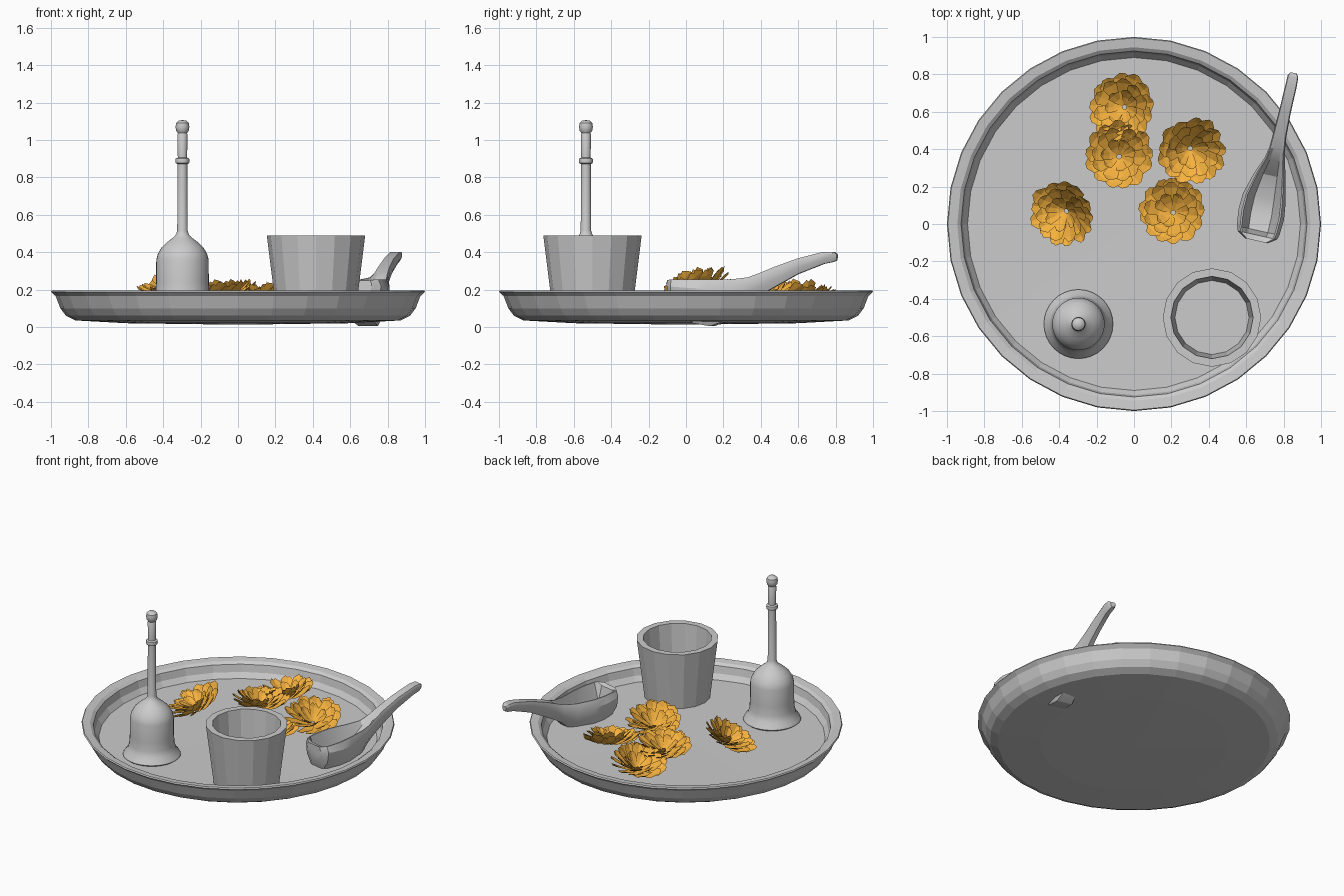
import bpy, bmesh, math, random
from mathutils import Vector, Matrix

if "Cube" in bpy.data.objects:
    bpy.data.objects.remove(bpy.data.objects["Cube"])

random.seed(4)


def finish(bm, name, loc=(0, 0, 0), mat=None, smooth=None, normals=True):
    if normals:
        bmesh.ops.recalc_face_normals(bm, faces=bm.faces)
    me = bpy.data.meshes.new(name)
    bm.to_mesh(me)
    bm.free()
    ob = bpy.data.objects.new(name, me)
    ob.location = loc
    bpy.context.collection.objects.link(ob)
    if mat:
        me.materials.append(mat)
    if smooth:
        bpy.ops.object.select_all(action='DESELECT')
        ob.select_set(True)
        bpy.context.view_layer.objects.active = ob
        bpy.ops.object.shade_smooth_by_angle(angle=math.radians(smooth))
    return ob


def loft(bm, rings, closed=True):
    rows = [[bm.verts.new(p) for p in r] for r in rings]
    n = len(rows[0])
    for a, b in zip(rows, rows[1:]):
        for i in range(n):
            j = (i + 1) % n
            bm.faces.new((a[i], a[j], b[j], b[i]))
    return rows


def lathe(name, profile, n, loc=(0, 0, 0), smooth=None, mat=None):
    bm = bmesh.new()
    rings = [[(r * math.cos(k * math.tau / n), r * math.sin(k * math.tau / n), z)
              for k in range(n)] for r, z in profile]
    loft(bm, rings)
    bmesh.ops.remove_doubles(bm, verts=bm.verts, dist=1e-5)
    return finish(bm, name, loc, mat, smooth)


def material(name, rgb):
    m = bpy.data.materials.new(name)
    m.diffuse_color = (*rgb, 1)
    m.use_nodes = True
    m.node_tree.nodes["Principled BSDF"].inputs["Base Color"].default_value = m.diffuse_color
    return m


orange = material("petal_orange", (0.93, 0.45, 0.05))
white = material("liquid_white", (1, 1, 1))

# Round tray with flared rim
lathe("tray", [(0, .012), (.6, .02), (.87, .035), (.92, .06), (.95, .1), (.975, .165),
               (1, .188), (.995, .196), (.945, .19), (.925, .175), (.915, .125),
               (.89, .09), (0, .085)], 32)

# Hand bell with handle
lathe("bell", [(0, .1), (.17, .088), (.185, .1), (.178, .115), (.155, .14), (.145, .18),
               (.141, .24), (.14, .36), (.132, .39), (.112, .425), (.08, .455),
               (.05, .478), (.034, .495), (.028, .515), (.026, .87), (.036, .876),
               (.038, .888), (.036, .9), (.025, .906), (.027, 1.03), (.024, 1.036),
               (.034, 1.05), (.037, 1.07), (.034, 1.09), (.02, 1.103), (0, 1.106)],
      32, (-.297, -.535, 0), smooth=35)

# Tapered cup and the liquid in it
cup = (.417, -.5, 0)
lathe("cup", [(0, .088), (.213, .088), (.263, .49), (.22, .49), (.188, .12), (0, .12)], 16, cup)
lathe("cup_liquid", [(.198, .24), (0, .24)], 16, cup, mat=white)

# Soup spoon: y, centre x, half width, rim z, underside z, cavity z
stations = [(-.09, .655, .06, .25, .14, .248), (-.06, .66, .105, .255, .07, .24),
            (-.035, .664, .114, .255, .05, .13), (.05, .68, .122, .255, .02, .10),
            (.14, .697, .114, .255, .004, .10), (.26, .728, .083, .255, .05, .15),
            (.34, .752, .055, .265, .13, .24), (.40, .765, .042, .288, .17, .288),
            (.47, .778, .036, .318, .21, .318), (.6, .807, .031, .366, .283, .366),
            (.74, .84, .03, .402, .338, .402), (.79, .85, .028, .402, .348, .402),
            (.808, .853, .017, .39, .357, .39)]
bm = bmesh.new()
rings = []
for y, cx, w, top, bot, cav in stations:
    h = top - bot
    outer = [(-.85, top), (-1, top - .2 * h), (-.9, top - .6 * h), (-.45, bot),
             (.45, bot), (.9, top - .6 * h), (1, top - .2 * h), (.85, top)]
    inner = [(.78, top), (.45, cav), (-.45, cav), (-.78, top)]
    # sections lean with the spoon axis
    rings.append([(cx + u * w, y - .22 * u * w, z) for u, z in outer + inner])
rows = loft(bm, rings)
bm.faces.new(rows[0])
bm.faces.new(rows[-1])
finish(bm, "spoon", smooth=25)


def petal(bm, frame, ang, length, width, rise0, rise1, roll):
    """Folded leaf shape: narrow base, wide shoulder, pointed tip, tilted like a pinwheel."""
    rot = frame @ Matrix.Rotation(ang, 4, 'Z')
    pts = []
    z = x = .01
    for f, wd in ((.0, .25), (.45, .8), (.82, 1), (1, .3)):
        x = .012 + f * length
        z = x * math.tan(rise0) + f * f * length * rise1
        tip = .5 * width * wd
        pts.append([bm.verts.new(rot @ Vector((x, s * tip, z + s * tip * roll - .012 * f * (s == 0))))
                    for s in (-1, 0, 1)])
    for a, b in zip(pts, pts[1:]):
        for i in (0, 1):
            bm.faces.new((a[i], b[i], b[i + 1], a[i + 1]))


# Marigold heads: centre, tilt direction, tilt angle
blooms = [((-.36, .07, .175), (-.82, -.57), 27), ((.21, .06, .13), (-.45, .6), 13),
          ((.30, .405, .12), (.57, -.82), 15), ((-.08, .36, .145), (-.3, .8), 7),
          ((-.05, .625, .12), (-.9, .1), 14)]
for k, (loc, d, tilt) in enumerate(blooms):
    axis = Vector((-d[1], d[0], 0)).normalized()
    frame = Matrix.Rotation(math.radians(tilt), 4, axis)
    bm = bmesh.new()
    for count, length, width, r0, r1 in ((13, .172, .1, .12, .3), (10, .135, .085, .32, .35),
                                         (7, .08, .06, .5, .4)):
        for i in range(count):
            petal(bm, frame, math.tau * (i + random.uniform(-.15, .15)) / count + k,
                  length * random.uniform(.93, 1.04), width, r0, r1 * random.uniform(.8, 1.2), .35)
    finish(bm, f"flower_{k + 1}", loc, orange, normals=False)
